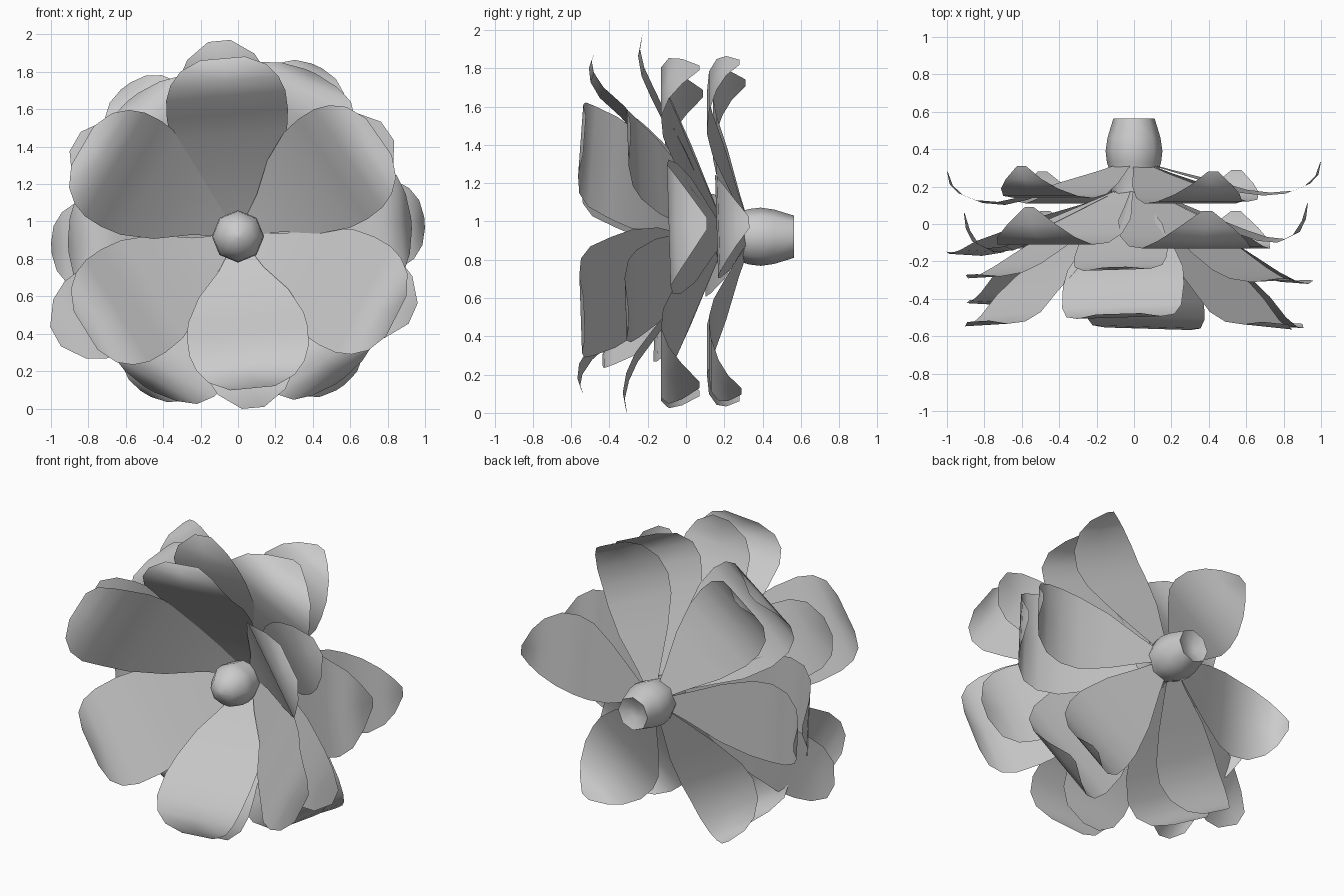
import bpy, bmesh, math

if "Cube" in bpy.data.objects:
    bpy.data.objects.remove(bpy.data.objects["Cube"])

CZ = 0.925  # height of the flower axis, which runs along y


def material(name, rgb):
    m = bpy.data.materials.new(name)
    m.diffuse_color = (*rgb, 1)
    m.use_nodes = True
    m.node_tree.nodes["Principled BSDF"].inputs["Base Color"].default_value = m.diffuse_color
    return m


GREY = material("pale grey", (0.6, 0.6, 0.6))


def finish(name, bm, angle):
    me = bpy.data.meshes.new(name)
    bm.to_mesh(me)
    bm.free()
    ob = bpy.data.objects.new(name, me)
    bpy.context.collection.objects.link(ob)
    me.materials.append(GREY)
    bpy.ops.object.select_all(action='DESELECT')
    ob.select_set(True)
    bpy.context.view_layer.objects.active = ob
    bpy.ops.object.shade_smooth_by_angle(angle=math.radians(angle))
    return ob


def petal(bm, profile, angle, dr, dy, twist=-.03):
    """Strip following (radius, y, half width), leaning outward by dr and dy."""
    c, s = math.cos(math.radians(angle)), math.sin(math.radians(angle))
    rows = []
    for i, (r, y, w) in enumerate(profile):
        t = min(1, i / 4)
        r, y = r + dr * t, y + dy * t
        rows.append([bm.verts.new((r * c - k * s, y + k * twist, CZ + r * s + k * c))
                     for k in (-w, 0, w)])
    for a, b in zip(rows, rows[1:]):
        for j in (0, 1):
            bm.faces.new((a[j], b[j], b[j + 1], a[j + 1]))


def ring(name, profile, leans):
    """leans holds (angle, outward shift, backward shift, twist) for each petal."""
    bm = bmesh.new()
    for lean in leans:
        petal(bm, profile, *lean)
    return finish(name, bm, 60)


# Four rings of six petals, front to back
ring("inner_petals",
     [(.04, .10, .03), (.20, -.01, .12), (.35, -.13, .24), (.50, -.26, .31),
      (.60, -.36, .325), (.70, -.47, .32), (.78, -.52, .29), (.85, -.53, .23), (.90, -.51, .12)],
     [(35, .02, -.02, .06), (95, .05, .03), (150, .06, -.01), (212, .06, .10),
      (275.5, -.08, -.03), (333, .05, -.02)])
ring("second_petals",
     [(.04, .18, .03), (.20, .08, .10), (.38, -.02, .19), (.55, -.13, .24),
      (.70, -.22, .25), (.80, -.265, .235), (.90, -.285, .18), (.985, -.27, .06)],
     [(35, -.01, -.02), (95.5, .06, .04), (150, .02, 0), (209, .13, .12),
      (275, -.06, -.04), (336, .04, -.03)])
ring("third_petals",
     [(.04, .20, .03), (.20, .12, .14), (.38, .03, .27), (.55, -.05, .34),
      (.68, -.10, .35), (.78, -.11, .32), (.86, -.07, .26), (.90, 0, .16), (.92, .09, .03)],
     [(4, .01, .02), (66, .04, -.02, 0), (127, .01, 0, 0), (184, -.01, -.03),
      (240, .03, -.02, 0), (305, .03, -.02, 0)])
ring("outer_petals",
     [(.05, .33, .03), (.20, .28, .10), (.40, .22, .20), (.58, .16, .26),
      (.70, .14, .27), (.82, .15, .25), (.92, .19, .19), (.97, .24, .12), (.99, .31, .03)],
     [(4, .01, .02), (65, .01, -.03, 0), (127, .01, 0, 0), (184, .01, -.03),
      (240, -.01, -.03, 0), (304, -.01, -.02, 0)])

# Eight-sided core: rounded bud in front, tapered hollow cup behind
core = [(-.20, .015), (-.17, .085), (-.09, .135), (-.03, .14), (.08, .12), (.25, .12),
        (.33, .145), (.39, .152), (.46, .142), (.565, .11), (.53, .04)]
bm = bmesh.new()
loops = [[bm.verts.new((r * math.cos(math.radians(45 * k)), y,
                        CZ - .005 + r * math.sin(math.radians(45 * k))))
          for k in range(8)] for y, r in core]
for a, b in zip(loops, loops[1:]):
    for k in range(8):
        bm.faces.new((a[k], a[(k + 1) % 8], b[(k + 1) % 8], b[k]))
bm.faces.new(loops[0])
bm.faces.new(loops[-1][::-1])
bmesh.ops.recalc_face_normals(bm, faces=bm.faces)
finish("flower_core", bm, 50)
